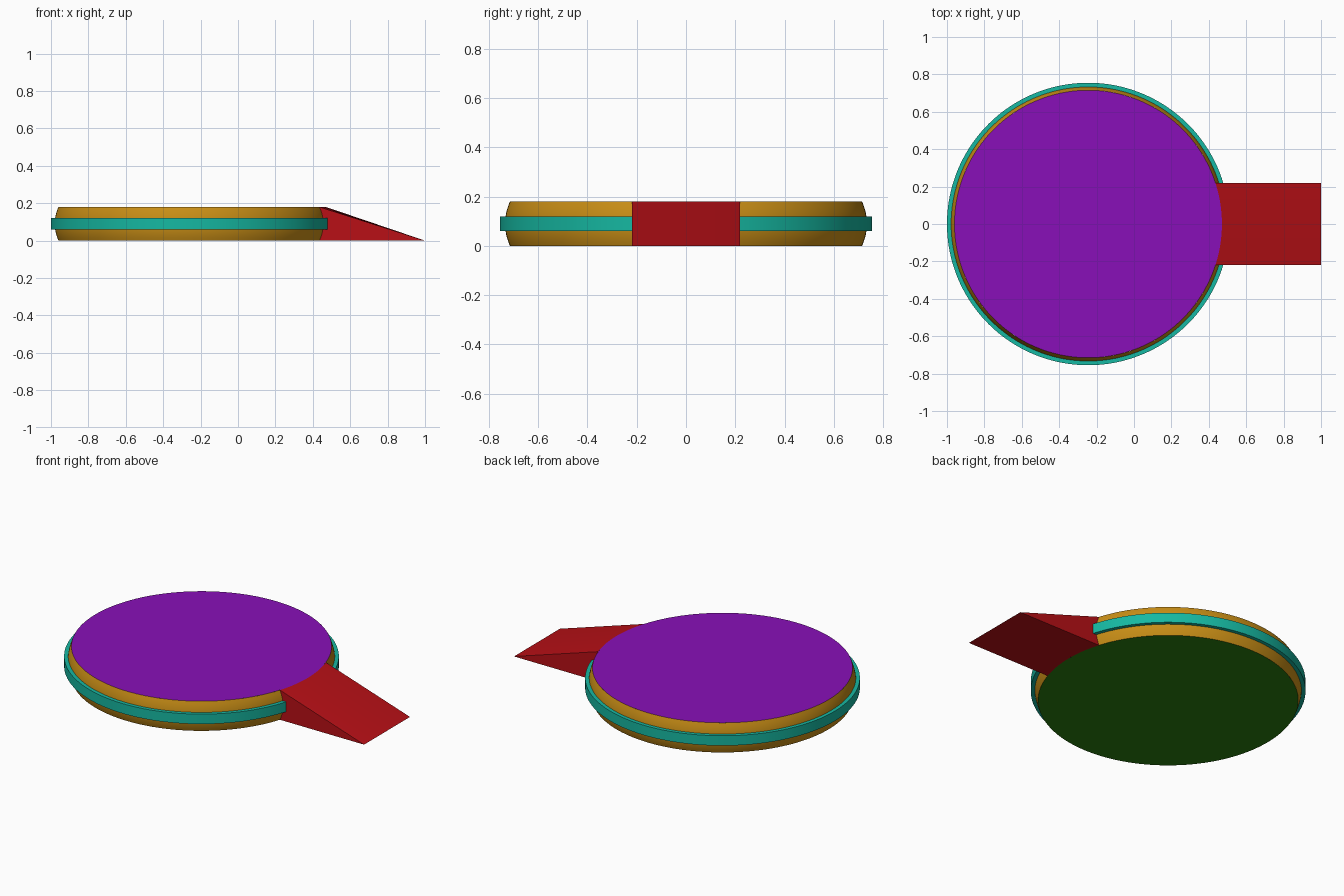
import bpy, bmesh, math

if "Cube" in bpy.data.objects:
    bpy.data.objects.remove(bpy.data.objects["Cube"])

CX, H, R, HALF = -0.245, 0.18, 0.715, 0.22   # disc centre, height, cap radius, ramp half width
SEG = 144


def finish(name, bm, color, smooth=False, recalc=True):
    if recalc:
        bmesh.ops.recalc_face_normals(bm, faces=bm.faces)
    me = bpy.data.meshes.new(name)
    bm.to_mesh(me)
    bm.free()
    ob = bpy.data.objects.new(name, me)
    bpy.context.collection.objects.link(ob)
    mat = bpy.data.materials.new(name + "_colour")
    mat.diffuse_color = (*color, 1)
    mat.use_nodes = True
    mat.node_tree.nodes["Principled BSDF"].inputs["Base Color"].default_value = mat.diffuse_color
    me.materials.append(mat)
    if smooth:
        bpy.ops.object.select_all(action='DESELECT')
        ob.select_set(True)
        bpy.context.view_layer.objects.active = ob
        bpy.ops.object.shade_smooth_by_angle(angle=math.radians(30))
    return ob


def sweep(name, profile, color, closed=False):
    """Sweep an (r, z) profile round the disc, leaving the ramp gap open."""
    bm = bmesh.new()
    rings = []
    for i in range(SEG + 1):
        ring = []
        for r, z in profile:
            gap = math.asin(HALF / r)
            a = gap + (2 * math.pi - 2 * gap) * i / SEG
            ring.append(bm.verts.new((CX + r * math.cos(a), r * math.sin(a), z)))
        rings.append(ring)
    n = len(profile)
    for p, q in zip(rings, rings[1:]):
        for j in range(n if closed else n - 1):
            k = (j + 1) % n
            bm.faces.new((p[j], q[j], q[k], p[k]))
    if closed:
        bm.faces.new(rings[0])
        bm.faces.new(rings[-1])
    finish(name, bm, color, True, recalc=closed)


def cap(name, z, color):
    bm = bmesh.new()
    vs = [bm.verts.new((CX + R * math.cos(2 * math.pi * i / SEG),
                        R * math.sin(2 * math.pi * i / SEG), z)) for i in range(SEG)]
    bm.faces.new(vs if z > 0 else vs[::-1])
    finish(name, bm, color, recalc=False)


# Round top and underside
cap("top_surface", H, (0.25, 0.005, 0.48))
cap("underside", 0, (0.025, 0.22, 0.005))

# Bulging side wall
wall = [(R + 0.02 * (1 - (2 * j / 12 - 1) ** 2), H * j / 12) for j in range(13)]
sweep("side_wall", wall, (0.58, 0.27, 0.008))

# Bumper band around the wall
sweep("bumper_band", [(0.725, 0.06), (0.755, 0.06), (0.755, 0.12), (0.725, 0.12)],
      (0.008, 0.48, 0.36), closed=True)

# Ramp: wedge whose inner end follows the disc edge
bm = bmesh.new()
N = 24
gap = math.asin(HALF / R)
top, low, tip = [], [], []
for i in range(N + 1):
    a = -gap + 2 * gap * i / N
    x, y = CX + R * math.cos(a), R * math.sin(a)
    top.append(bm.verts.new((x, y, H)))
    low.append(bm.verts.new((x, y, 0)))
    tip.append(bm.verts.new((1, y, 0)))
for i in range(N):
    for p, q in ((top, tip), (tip, low), (low, top)):
        bm.faces.new((p[i], q[i], q[i + 1], p[i + 1]))
for i in (0, N):
    bm.faces.new((top[i], low[i], tip[i]))
finish("ramp", bm, (0.48, 0.005, 0.008), True)
